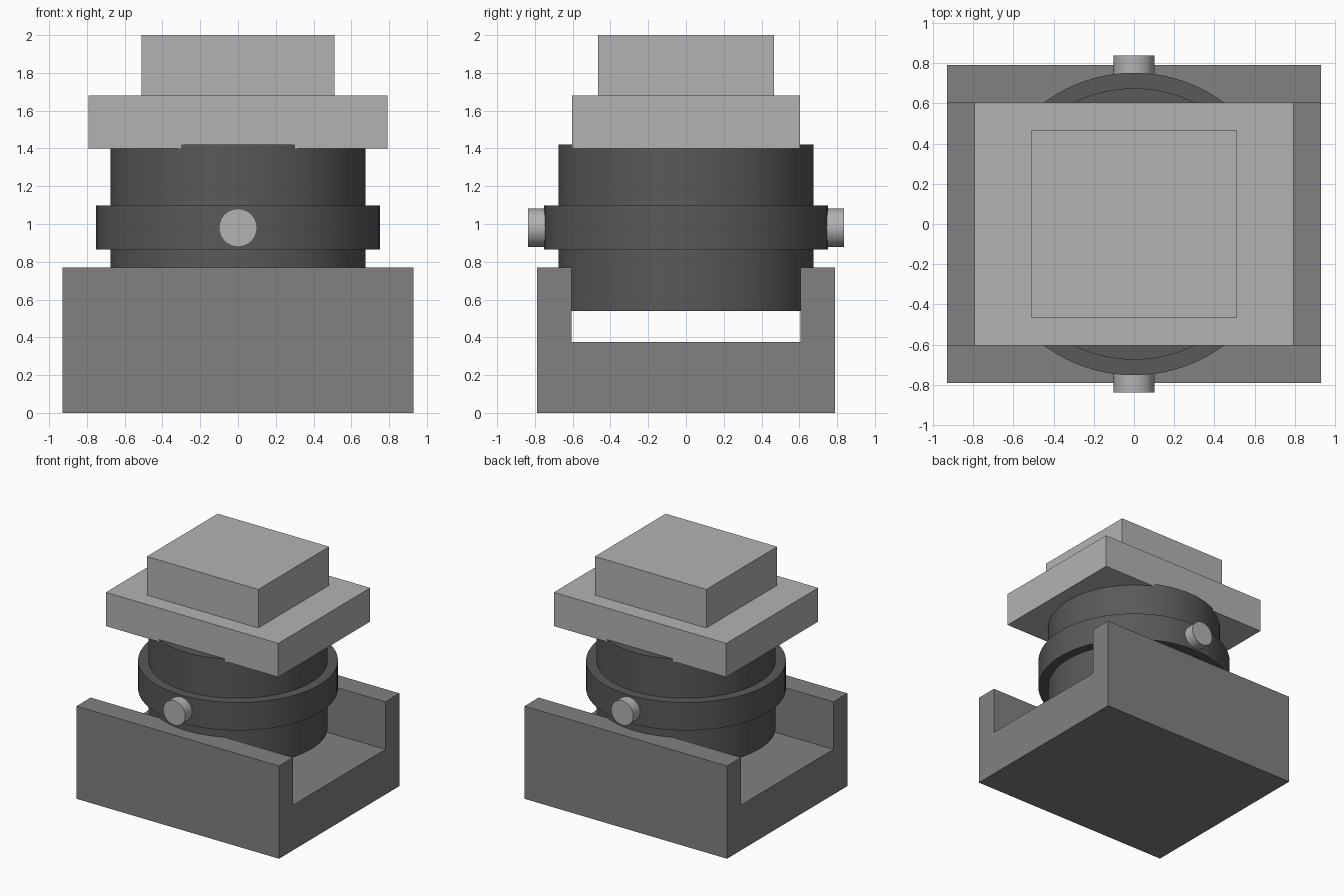
import bpy, bmesh, math

if "Cube" in bpy.data.objects:
    bpy.data.objects.remove(bpy.data.objects["Cube"])


def finish(bm, name, smooth=False):
    bmesh.ops.recalc_face_normals(bm, faces=bm.faces)
    mesh = bpy.data.meshes.new(name)
    bm.to_mesh(mesh)
    bm.free()
    obj = bpy.data.objects.new(name, mesh)
    bpy.context.collection.objects.link(obj)
    if smooth:
        bpy.ops.object.select_all(action='DESELECT')
        obj.select_set(True)
        bpy.context.view_layer.objects.active = obj
        bpy.ops.object.shade_smooth_by_angle(angle=math.radians(30))
    return obj


def grey(obj, v):
    mat = bpy.data.materials.new(obj.name + "_grey")
    mat.diffuse_color = (v, v, v, 1)
    mat.use_nodes = True
    mat.node_tree.nodes["Principled BSDF"].inputs["Base Color"].default_value = mat.diffuse_color
    obj.data.materials.append(mat)


def block(name, half_x, half_y, z0, z1):
    bm = bmesh.new()
    bmesh.ops.create_cube(bm, size=1)
    for v in bm.verts:
        v.co = (v.co.x * 2 * half_x, v.co.y * 2 * half_y, z0 if v.co.z < 0 else z1)
    return finish(bm, name)


def cylinder(name, radius, depth, location, rotation=(0, 0, 0), sides=96):
    bm = bmesh.new()
    bmesh.ops.create_cone(bm, cap_ends=True, segments=sides,
                          radius1=radius, radius2=radius, depth=depth)
    obj = finish(bm, name, smooth=True)
    obj.location = location
    obj.rotation_euler = rotation
    return obj


# Channel base: U profile extruded along x
outer, inner, top, floor = 0.79, 0.605, 0.77, 0.375
profile = [(-outer, 0), (outer, 0), (outer, top), (inner, top),
           (inner, floor), (-inner, floor), (-inner, top), (-outer, top)]
bm = bmesh.new()
face = bm.faces.new([bm.verts.new((-0.93, y, z)) for y, z in profile])
ext = bmesh.ops.extrude_face_region(bm, geom=[face], use_keep_orig=True)
bmesh.ops.translate(bm, vec=(1.86, 0, 0),
                    verts=[g for g in ext["geom"] if isinstance(g, bmesh.types.BMVert)])
grey(finish(bm, "channel_base"), 0.22)

# Drum and its collar
for name, r, z0, z1 in (("drum", 0.675, 0.54, 1.42), ("collar", 0.752, 0.865, 1.097)):
    grey(cylinder(name, r, z1 - z0, (0, 0, (z0 + z1) / 2)), 0.1)

# Side pins, front and back
for name, side in (("front_pin", -1), ("back_pin", 1)):
    grey(cylinder(name, 0.101, 0.16, (0, side * 0.757, 0.98),
                  (math.pi / 2, 0, 0), sides=48), 0.45)

# Stepped top plates
grey(block("lower_plate", 0.792, 0.603, 1.40, 1.68), 0.45)
grey(block("upper_plate", 0.512, 0.465, 1.68, 2.0), 0.45)
